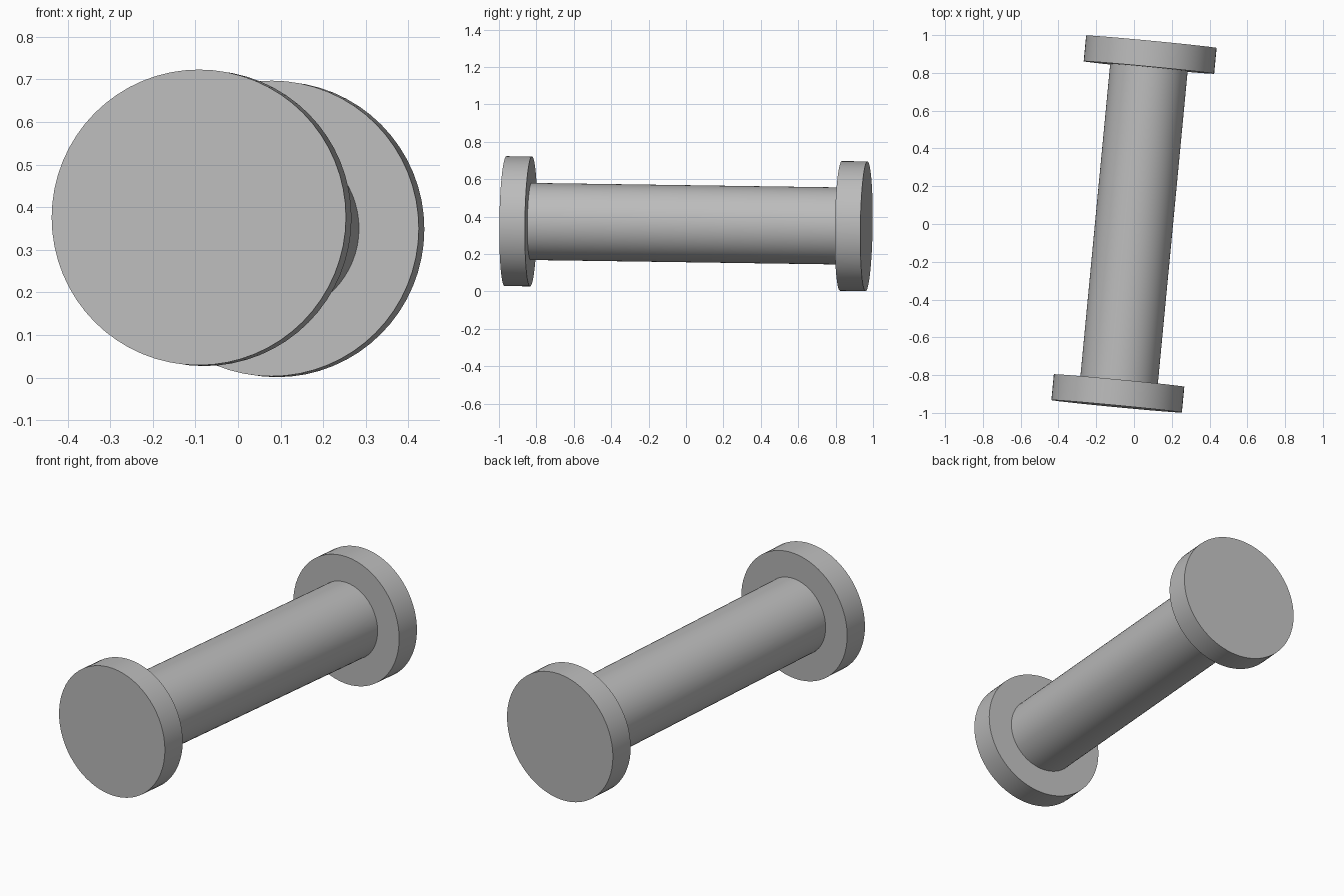
import bpy
import math
from mathutils import Vector

cube = bpy.data.objects.get("Cube")
if cube:
    bpy.data.objects.remove(cube, do_unlink=True)

# Single grey material
GREY = (0.5, 0.5, 0.5, 1.0)
grey = bpy.data.materials.new("plain grey")
grey.use_nodes = True
grey.diffuse_color = GREY
grey.node_tree.nodes["Principled BSDF"].inputs["Base Color"].default_value = GREY

# Slightly tilted axis joining the centres of the two outer faces
front = Vector((-0.092, -0.965, 0.376))
back = Vector((0.092, 0.965, 0.348))
axis = (back - front).normalized()
thickness = 0.137


def rod(name, start, end, radius):
    """Solid smooth cylinder between two points."""
    span = end - start
    bpy.ops.mesh.primitive_cylinder_add(
        vertices=64, radius=radius, depth=span.length,
        location=(start + end) / 2,
        rotation=span.to_track_quat('Z', 'Y').to_euler())
    obj = bpy.context.object
    obj.name = name
    obj.data.materials.append(grey)
    bpy.ops.object.shade_smooth_by_angle(angle=math.radians(30))
    return obj


# End discs and the shaft between them
rod("front_disc", front, front + axis * thickness, 0.347)
rod("back_disc", back - axis * thickness, back, 0.347)
rod("shaft", front + axis * thickness, back - axis * thickness, 0.206)
